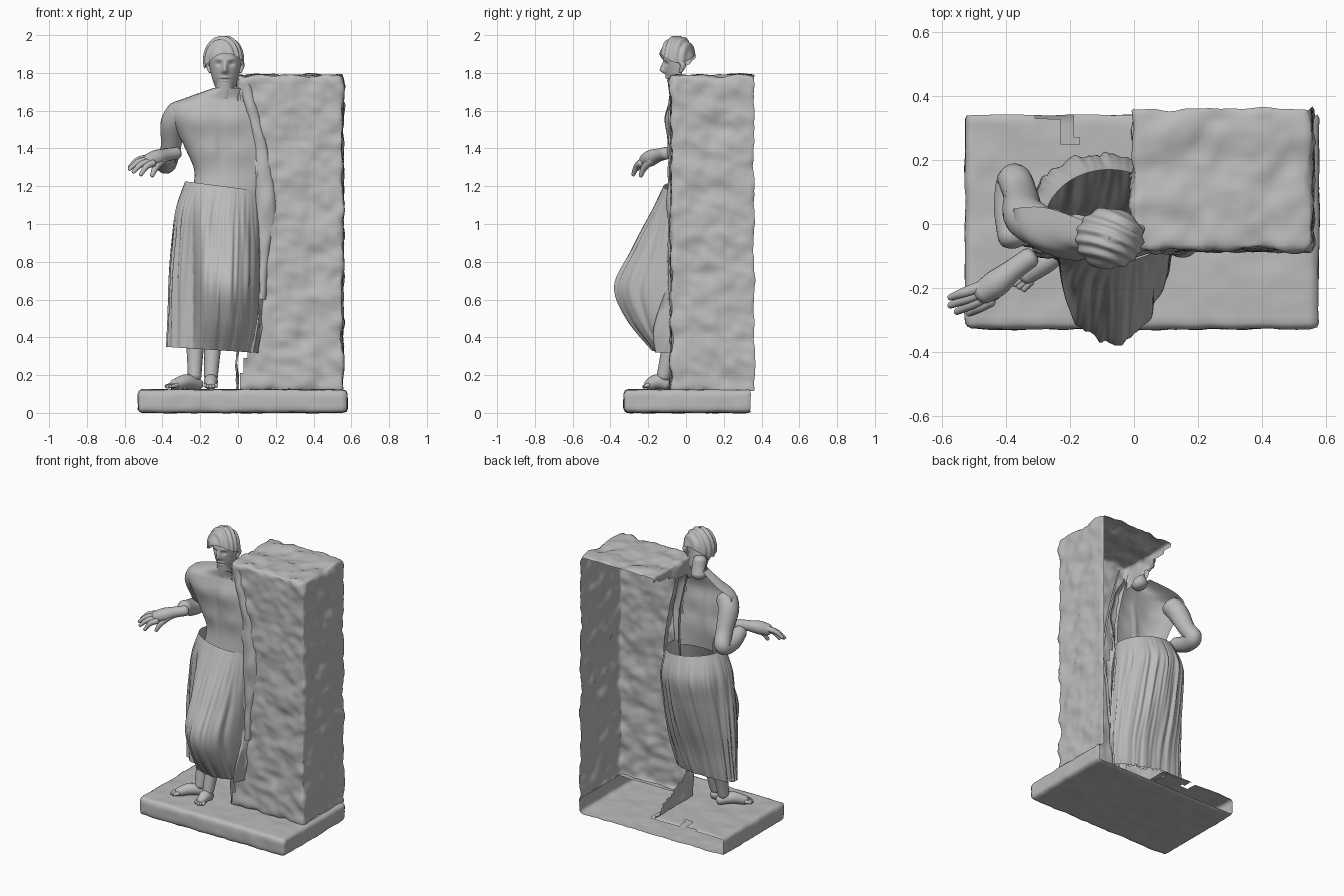
import bpy, bmesh
from math import sin, cos, pi, exp, sqrt
from mathutils import Vector, noise

if "Cube" in bpy.data.objects:
    bpy.data.objects.remove(bpy.data.objects["Cube"])

# One grey stone for everything
stone_grey = bpy.data.materials.new("stone grey")
stone_grey.use_nodes = True
GREY = (0.5, 0.5, 0.5, 1)
stone_grey.diffuse_color = GREY
stone_grey.node_tree.nodes["Principled BSDF"].inputs["Base Color"].default_value = GREY


def finish(name, bm):
    mesh = bpy.data.meshes.new(name)
    bm.to_mesh(mesh)
    bm.free()
    mesh.materials.append(stone_grey)
    mesh.shade_smooth()
    obj = bpy.data.objects.new(name, mesh)
    bpy.context.collection.objects.link(obj)


def loft(name, rings, closed=True, caps=False):
    bm = bmesh.new()
    rows = [[bm.verts.new(p) for p in ring] for ring in rings]
    n = len(rows[0])
    for a, b in zip(rows, rows[1:]):
        for i in range(n if closed else n - 1):
            j = (i + 1) % n
            bm.faces.new((a[i], a[j], b[j], b[i]))
    if caps:
        bm.faces.new(rows[0][::-1])
        bm.faces.new(rows[-1])
    bmesh.ops.recalc_face_normals(bm, faces=bm.faces)
    finish(name, bm)


def sample(rows, t):
    """Smooth (Catmull-Rom) values along a short table, t from 0 to 1."""
    f = t * (len(rows) - 1)
    i = min(int(f), len(rows) - 2)
    u = f - i
    pts = [rows[max(0, min(len(rows) - 1, i + k))] for k in (-1, 0, 1, 2)]
    return [b + u * (c - a + u * (2*a - 5*b + 4*c - d + u * (3*(b - c) + d - a))) / 2
            for a, b, c, d in zip(*pts)]


def limb(name, points, steps=24, sides=16):
    """Round limb through (x, y, z, radius) points with rounded ends."""
    spine = [sample(points, i / steps) for i in range(steps + 1)]
    rings = []
    for i, (x, y, z, r) in enumerate(spine):
        a, b = spine[max(0, i - 1)], spine[min(steps, i + 1)]
        d = (Vector(b[:3]) - Vector(a[:3])).normalized()
        u = d.orthogonal().normalized() if i == 0 else (u - d * u.dot(d)).normalized()
        v = d.cross(u)
        c = Vector((x, y, z))
        ring = lambda k, s: [c + d * k * r + (u * cos(2*pi*j/sides) + v * sin(2*pi*j/sides)) * r * s
                             for j in range(sides)]
        if i == 0:
            rings += [ring(-.6, .4), ring(-.4, .8)]
        rings.append(ring(0, 1))
        if i == steps:
            rings += [ring(.4, .8), ring(.6, .4)]
    loft(name, rings, caps=True)


def front_shell(name, rows, shape, lean=0, steps=48):
    """Half shell, open at the back, from rows of z, left, right, front, back."""
    rings = []
    for i in range(steps + 1):
        z, left, right, front, back = sample(rows, i / steps)
        ring = []
        for j in range(steps + 1):
            a = pi * j / steps
            x = (left + right) / 2 - (right - left) / 2 * cos(a)
            edge = back - lean * j / steps
            y = edge + (front - edge) * sin(a) ** .7
            ring.append((x, y + sin(a) * shape(x, z), z))
        rings.append(ring)
    loft(name, rings, closed=False)


def bell(x, z, cx, cz, w, h):
    return exp(-((x - cx) / w) ** 2 - ((z - cz) / h) ** 2)


def rough_slab(name, lo, hi, remove, step=.02, radius=.025, rough=.016):
    """Rounded hewn box skin; faces for which remove(centre, normal) holds are left open."""
    lo, hi = Vector(lo), Vector(hi)
    bm = bmesh.new()
    bmesh.ops.create_cube(bm, size=1)
    for v in bm.verts:
        v.co = Vector([l + (c + .5) * (h - l) for l, c, h in zip(lo, v.co, hi)])
    for axis in range(3):
        direction = Vector([float(axis == k) for k in range(3)])
        for i in range(1, round((hi[axis] - lo[axis]) / step)):
            geom = bm.verts[:] + bm.edges[:] + bm.faces[:]
            bmesh.ops.bisect_plane(bm, geom=geom, dist=1e-5, plane_no=direction,
                                   plane_co=lo + direction * step * i)
    bm.normal_update()
    gone = [f for f in bm.faces if remove(f.calc_center_median(), f.normal)]
    bmesh.ops.delete(bm, geom=gone, context='FACES')
    for v in bm.verts:
        core = Vector([min(max(c, l + radius), h - radius) for l, c, h in zip(lo, v.co, hi)])
        out = (v.co - core).normalized()
        bump = noise.noise(v.co * 9) + .6 * noise.noise(v.co * 22)
        v.co = core + out * (radius + rough * bump - rough * .3)
    finish(name, bm)


# Plinth, open at the back and beneath the hollow block, with a chipped rear edge
def plinth_open(c, n):
    chip = c.y > .24 and abs(c.x + .2) < .02 or c.y > .325 and -.3 < c.x < -.2
    under_block = .04 < c.x < .54 and c.y > -.06
    return n.y > .5 or n.z > .5 and (chip or under_block)


rough_slab("plinth", (-.53, -.33, 0), (.58, .35, .125), plinth_open, rough=.005)

# Stone block: hollow skin with ragged openings at the back and beside the figure
BORDER = [(.0,), (.05,), (.10,), (.12,), (.16,), (.12,), (.08,), (.05,), (-.02,)]


def block_open(c, n):
    wobble = .03 * noise.noise(c * 14)
    if n.y > .5 or n.z < -.5:
        return True
    if n.x < -.5:
        shard = c.z < .12 + .6 * (.34 - c.y) + wobble and c.z < .38 + wobble
        rim = c.z > 1.66 + c.y * .3 + wobble
        return not (shard or rim)
    if n.y < -.5:
        return c.x < sample(BORDER, min(1, max(0, (c.z - .12) / 1.64)))[0]
    return False


rough_slab("stone_block", (-.01, -.085, .11), (.56, .37, 1.79), block_open)

# Smooth swell of stone where the figure leans on the block
SWELL = [(1.74, .0, .07, -.085, -.05), (1.56, .05, .12, -.09, -.05), (1.34, .09, .17, -.095, -.05),
         (1.08, .09, .205, -.1, -.05), (.86, .1, .17, -.095, -.05), (.6, .09, .15, -.09, -.05)]
front_shell("stone_swell", SWELL, lambda x, z: .012 * noise.noise((x * 9, 0, z * 9)))

# Skirt: pleated tube, rows of z, left, right, front, back, forward bulge
SKIRT = [(1.2, -.28, .125, -.12, .17, 0), (1.05, -.33, .14, -.14, .22, .05),
         (.88, -.35, .15, -.14, .19, .14), (.68, -.365, .15, -.14, .14, .235),
         (.5, -.37, .14, -.13, .09, .18), (.33, -.38, .11, -.12, .06, .06)]
rings = []
for i in range(61):
    t = i / 60
    z, left, right, front, back, bulge = sample(SKIRT, t)
    mid, half, ring = (left + right) / 2, (right - left) / 2, []
    for j in range(240):
        a = 2 * pi * j / 240
        pleat = noise.noise((cos(a) * 5, sin(a) * 5, t * 1.5)) + .7 * noise.noise((cos(a) * 12, sin(a) * 12, t * 2))
        fold = .055 * min(1, t * 4) * pleat
        x = mid + half * cos(a) * (1 + fold)
        y = (-front if sin(a) < 0 else back) * sin(a) * (1 + fold * 2)
        if sin(a) < 0:
            dome = sqrt(max(0, 1 - ((x + .06) / .175) ** 2))
            y -= bulge * dome * min(1, -2 * sin(a)) * (1 + fold)
        y -= .07 * t * t * max(0, (x - left) / (right - left)) * (sin(a) > -.5)
        ring.append((x, y, z - (x + .08) * .13 * (1 - .5 * t)))
    rings.append(ring)
loft("skirt", rings)

# Torso: hollow front with chest muscles, breastbone and ribs
TORSO = [(1.14, -.25, .11, -.105, .05), (1.27, -.23, .13, -.09, .04), (1.38, -.27, .14, -.095, .03),
         (1.48, -.32, .12, -.1, .03), (1.57, -.37, .1, -.105, .04), (1.63, -.365, .07, -.095, .05),
         (1.67, -.27, .04, -.085, .05), (1.72, -.13, .01, -.09, .0)]


def muscles(x, z):
    chest = bell(x, z, -.21, 1.54, .08, .06) + bell(x, z, -.02, 1.54, .08, .06)
    ribs = bell(x, z, -.16, 1.38, .05, .05) + bell(x, z, .02, 1.38, .05, .05)
    return .008 * bell(x, z, -.09, 1.42, .015, .16) - .013 * chest - .007 * ribs


front_shell("torso", TORSO, muscles, lean=.09)
limb("neck", [(-.075, -.035, 1.68, .052), (-.07, -.045, 1.72, .048), (-.068, -.055, 1.77, .044)])

# Face shell: features as x, z, width, height, push
FEATURES = [(0, 1.825, .013, .028, .024), (0, 1.81, .02, .012, .012), (0, 1.775, .025, .007, .012),
            (0, 1.757, .02, .007, .009), (0, 1.725, .025, .016, .014), (0, 1.766, .03, .004, -.006),
            (-.034, 1.848, .016, .011, -.012), (.034, 1.848, .016, .011, -.012),
            (-.034, 1.873, .022, .007, .006), (.034, 1.873, .022, .007, .006)]
FACE = [(1.7, .015), (1.715, .045), (1.76, .066), (1.82, .08), (1.88, .087), (1.94, .075), (1.97, .03)]
rings = []
for i in range(61):
    z, r = sample(FACE, i / 60)
    ring = []
    for j in range(61):
        a = pi * j / 60
        x = -r * cos(a)
        y = -.02 - r * 1.12 * sin(a)
        for fx, fz, w, h, push in FEATURES:
            y -= push * sin(a) * bell(x, z, fx, fz, w, h)
        ring.append((x - .068, y, z))
    rings.append(ring)
loft("face", rings, closed=False)
for side in (-1, 1):
    limb("ear", [(-.068 + side * .084, -.03, 1.86, .013), (-.068 + side * .088, -.015, 1.84, .015),
                 (-.068 + side * .08, -.03, 1.805, .009)], steps=8, sides=8)

# Hair: combed sideways, long at the sides, short at the brow and open at the nape
rings = []
for i in range(41):
    ring = []
    for j in range(120):
        a = 2 * pi * j / 120
        tilt = (.02 + .98 * i / 40) * (1.35 + .05 * sin(a) + .45 * cos(a) ** 2 - .12 * cos(a))
        px, py = sin(tilt) * cos(a), sin(tilt) * sin(a)
        r = 1 + .035 * sin(17 * py + 7 * px + 3 * px * px) * min(1, i / 8)
        ring.append((-.076 + .106 * r * px, -.045 + .097 * r * py, 1.868 + .128 * r * cos(tilt)))
    rings.append(ring)
loft("hair", rings)

# Bent arm, cut off at the wrist
limb("right_arm", [(-.31, .0, 1.59, .068), (-.345, .03, 1.53, .066), (-.355, .09, 1.41, .054),
                   (-.375, .135, 1.33, .054), (-.385, .05, 1.325, .054), (-.38, -.045, 1.36, .046)], 36)

# Free hand with wrist, fingers and thumb
limb("wrist", [(-.325, -.105, 1.375, .033), (-.38, -.145, 1.365, .035), (-.43, -.185, 1.35, .043),
               (-.475, -.215, 1.335, .037)])
for k, tip in enumerate([(-.575, -.23, 1.3), (-.575, -.255, 1.29), (-.555, -.275, 1.275), (-.515, -.28, 1.26)]):
    base = Vector((-.475 + .009 * k, -.195 - .015 * k, 1.35 - .009 * k))
    tip = Vector(tip)
    knuckle = base.lerp(tip, .55) + Vector((0, 0, .016))
    limb("finger", [(*base, .019), (*knuckle, .016), (*tip, .01)], 10, 10)
limb("thumb", [(-.4, -.18, 1.34, .022), (-.435, -.22, 1.3, .018), (-.455, -.24, 1.255, .011)], 10, 10)


# Lower legs and bare feet
def foot(name, knee, ankle, toe):
    knee, ankle, toe = Vector(knee), Vector(ankle), Vector(toe)
    limb(name + "_leg", [(*knee, .055), (*knee.lerp(ankle, .6), .042), (*ankle, .036)])
    heel = ankle - (toe - ankle) * .15
    heel.z = .15
    ball = ankle.lerp(toe, .75)
    ball.z = .147
    middle = (heel + ball) / 2 + Vector((0, 0, .018))
    limb(name + "_foot", [(*heel, .03), (*middle, .038), (*ball, .029)])
    side = (toe - ankle).cross(Vector((0, 0, 1))).normalized()
    for k in range(-2, 3):
        start = ball + side * k * .012
        end = toe + side * k * .015 - (toe - ankle) * .04 * abs(k)
        limb(name + "_toe", [(*start, .013), (*end, .009)], 6, 8)


foot("right", (-.225, -.03, .45), (-.23, -.08, .19), (-.375, -.19, .137))
foot("left", (-.13, -.06, .45), (-.143, -.12, .19), (-.145, -.225, .137))
